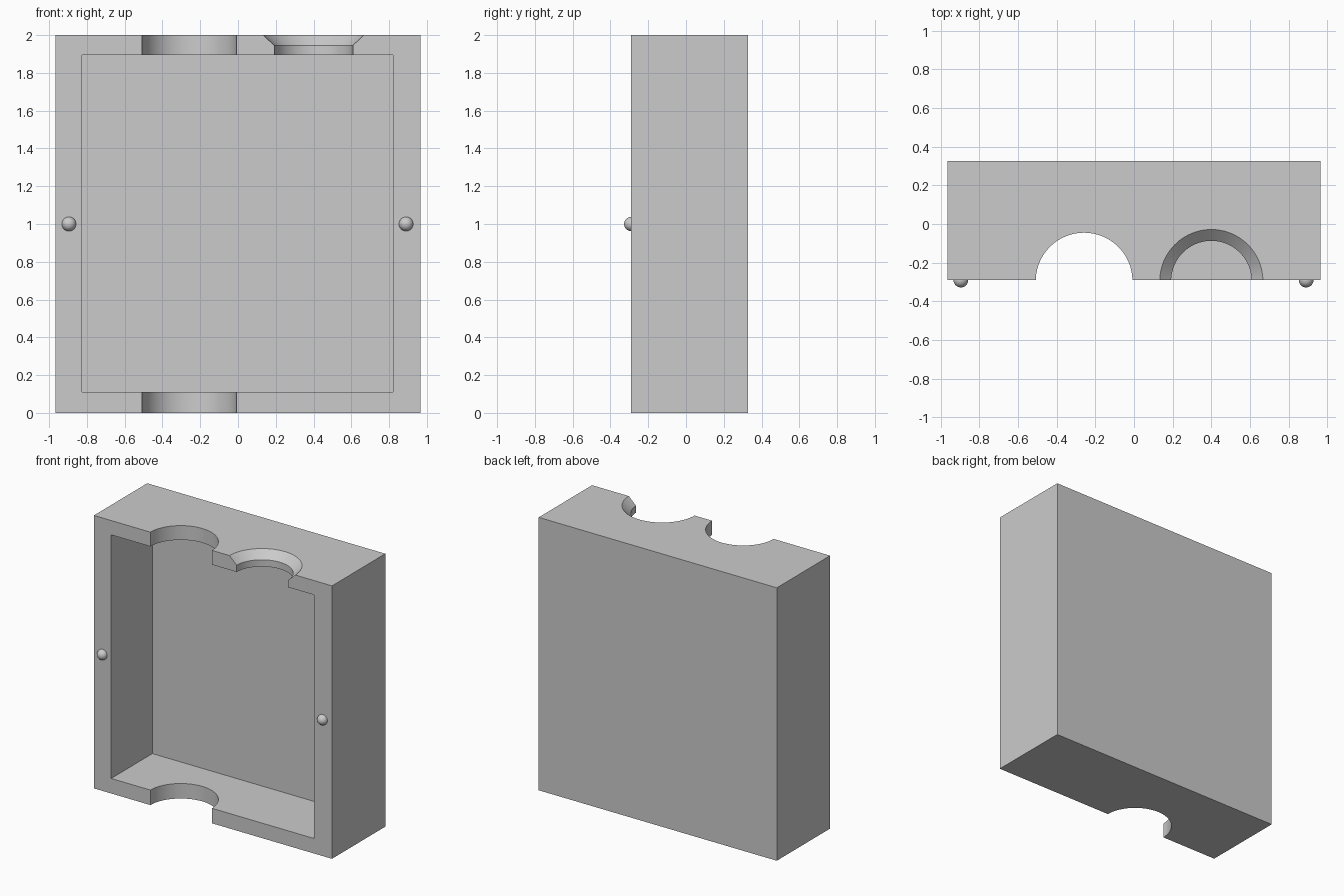
import bpy
import math

cube = bpy.data.objects.get("Cube")
if cube:
    bpy.data.objects.remove(cube, do_unlink=True)

# Single grey plastic
grey = bpy.data.materials.new("grey plastic")
grey.use_nodes = True
colour = (0.6, 0.6, 0.6, 1)
grey.diffuse_color = colour
grey.node_tree.nodes["Principled BSDF"].inputs["Base Color"].default_value = colour

FRONT, BACK = -0.29, 0.327
HOLE_Y = -0.295


def box(name, low, high):
    centre = [(a + b) / 2 for a, b in zip(low, high)]
    bpy.ops.mesh.primitive_cube_add(size=1, location=centre)
    ob = bpy.context.object
    ob.name = name
    ob.scale = [b - a for a, b in zip(low, high)]
    bpy.ops.object.transform_apply(location=False, rotation=False, scale=True)
    ob.data.materials.append(grey)
    return ob


def cone(name, x, z_low, z_high, r_low, r_high):
    bpy.ops.mesh.primitive_cone_add(
        vertices=96, radius1=r_low, radius2=r_high, depth=z_high - z_low,
        location=(x, HOLE_Y, (z_low + z_high) / 2))
    ob = bpy.context.object
    ob.name = name
    ob.data.materials.append(grey)
    return ob


# Open-fronted case
case = box("case_half", (-0.965, FRONT, 0), (0.965, BACK, 2))

# Cavity, through hole at both ends, countersunk hole at the top only
cutters = [
    box("cavity_cutter", (-0.825, FRONT - 0.1, 0.11), (0.82, 0.187, 1.895)),
    cone("through_hole_cutter", -0.258, -0.1, 2.1, 0.25, 0.25),
    cone("small_hole_cutter", 0.4, 1.8, 2.1, 0.208, 0.208),
    cone("countersink_cutter", 0.4, 1.945, 2.005, 0.208, 0.272),
]
for cutter in cutters:
    cutter.hide_render = True
    cut = case.modifiers.new(cutter.name, "BOOLEAN")
    cut.operation = "DIFFERENCE"
    cut.solver = "EXACT"
    cut.object = cutter
    bpy.ops.object.select_all(action="DESELECT")
    case.select_set(True)
    bpy.context.view_layer.objects.active = case
    bpy.ops.object.modifier_apply(modifier=cut.name)
    bpy.data.objects.remove(cutter, do_unlink=True)
bpy.ops.object.shade_smooth_by_angle(angle=math.radians(25))

# Round locating pegs on the side rims
for name, x in (("right_peg", -0.895), ("left_peg", 0.89)):
    bpy.ops.mesh.primitive_uv_sphere_add(
        segments=32, ring_count=16, radius=0.038, location=(x, FRONT, 1))
    peg = bpy.context.object
    peg.name = name
    peg.data.materials.append(grey)
    bpy.ops.object.shade_smooth()
